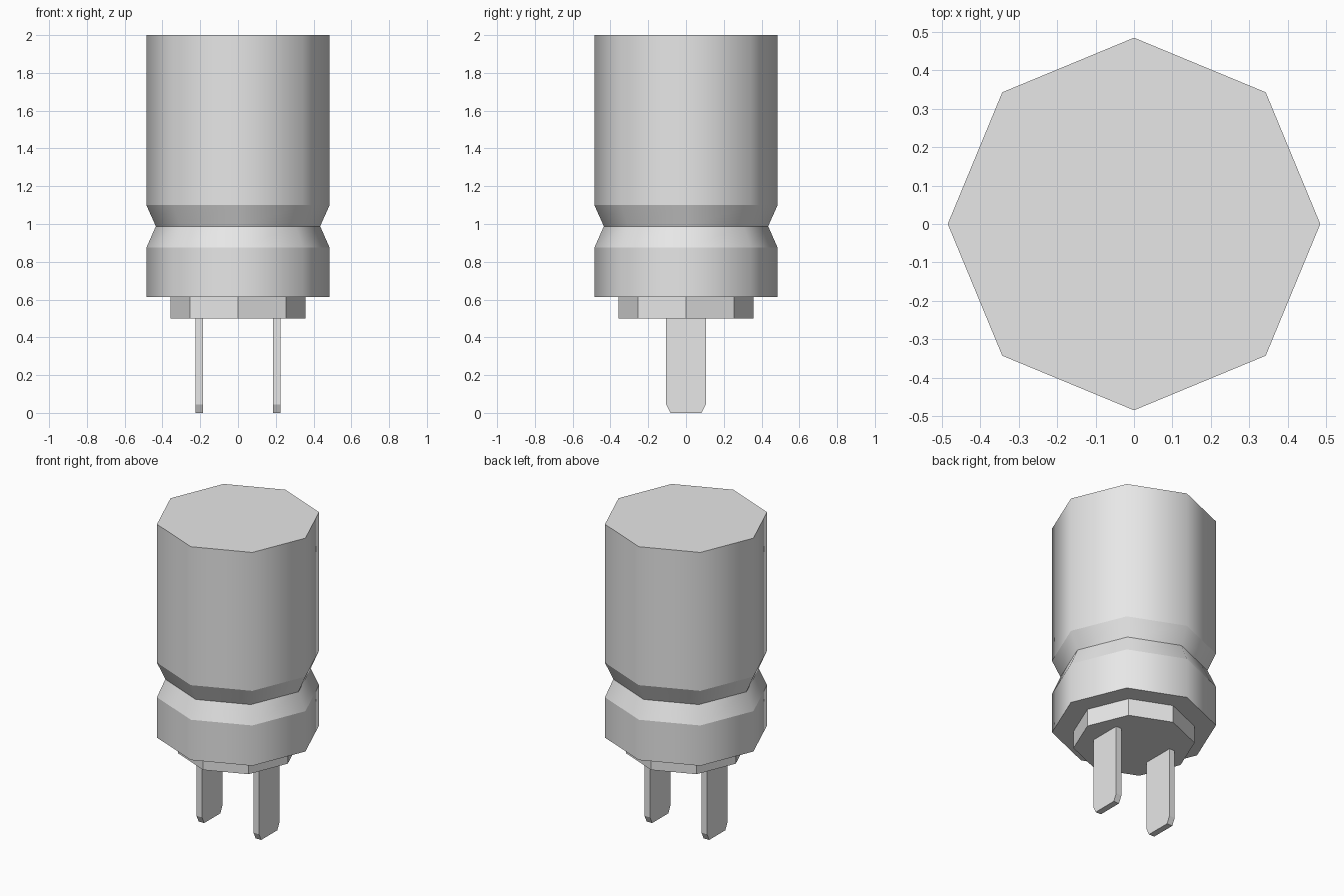
import bpy, bmesh
from math import cos, sin, pi

cube = bpy.data.objects.get("Cube")
if cube:
    bpy.data.objects.remove(cube, do_unlink=True)

grey = bpy.data.materials.new("plain grey")
grey.use_nodes = True
colour = (0.8, 0.8, 0.8, 1)
grey.diffuse_color = colour
grey.node_tree.nodes["Principled BSDF"].inputs["Base Color"].default_value = colour


def add_object(name, bm):
    bmesh.ops.recalc_face_normals(bm, faces=bm.faces)
    mesh = bpy.data.meshes.new(name)
    bm.to_mesh(mesh)
    bm.free()
    mesh.materials.append(grey)
    obj = bpy.data.objects.new(name, mesh)
    bpy.context.collection.objects.link(obj)
    return obj


def lathe(name, profile, smooth, sides=8):
    """Capped octagonal turning; rings stay crisp while the sides blend."""
    bm = bmesh.new()
    rings = [[bm.verts.new((r * cos(2 * pi * i / sides), r * sin(2 * pi * i / sides), z))
              for i in range(sides)] for r, z in profile]
    for low, high in zip(rings, rings[1:]):
        for i in range(sides):
            j = (i + 1) % sides
            bm.faces.new((low[i], low[j], high[j], high[i])).smooth = smooth
    bm.faces.new(rings[0][::-1])
    bm.faces.new(rings[-1])
    for edge in bm.edges:
        a, b = edge.verts
        edge.smooth = abs(a.co.z - b.co.z) > 0.001
    return add_object(name, bm)


def pin(name, x, thickness=0.04):
    """Flat blade with chamfered tip corners."""
    outline = [(-0.105, 0.51), (-0.105, 0.045), (-0.083, 0),
               (0.083, 0), (0.105, 0.045), (0.105, 0.51)]
    bm = bmesh.new()
    face = bm.faces.new([bm.verts.new((x - thickness / 2, y, z)) for y, z in outline])
    side = bmesh.ops.extrude_face_region(bm, geom=[face])
    moved = [v for v in side["geom"] if isinstance(v, bmesh.types.BMVert)]
    bmesh.ops.translate(bm, verts=moved, vec=(thickness, 0, 0))
    return add_object(name, bm)


# Can with a crimped groove
lathe("can_body", [(0.485, 0.613), (0.485, 0.875), (0.435, 0.988),
                   (0.485, 1.1), (0.485, 2)], True)

# Faceted plug under the can
lathe("base_plug", [(0.358, 0.5), (0.358, 0.62)], False)

# Two contact blades
pin("left_pin", 0.205)
pin("right_pin", -0.205)
